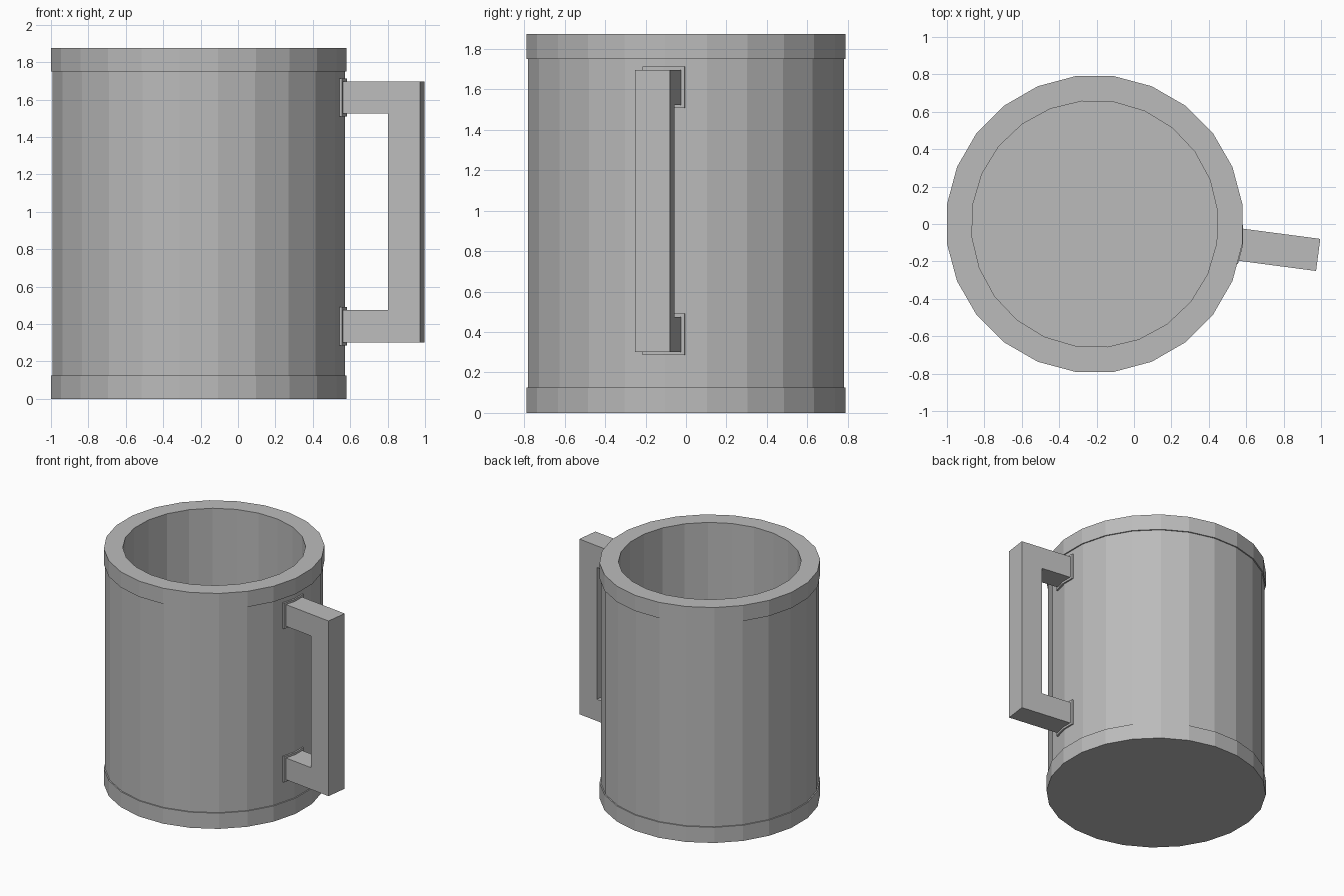
import bpy
import bmesh
from math import cos, sin, radians, tau
from mathutils import Matrix

if "Cube" in bpy.data.objects:
    bpy.data.objects.remove(bpy.data.objects["Cube"])

SIDES = 24
CENTRE_X = -0.21
OUTER_TURN, INNER_TURN = radians(7.5), radians(6)
RIM_R, BODY_R, INNER_R = 0.797, 0.788, 0.66
BAND, HEIGHT = 0.125, 1.875

grey = bpy.data.materials.new("plain grey")
grey.use_nodes = True
grey.diffuse_color = (0.5, 0.5, 0.5, 1)
grey.node_tree.nodes["Principled BSDF"].inputs["Base Color"].default_value = (0.5, 0.5, 0.5, 1)


def finish(name, bm):
    bmesh.ops.recalc_face_normals(bm, faces=bm.faces)
    mesh = bpy.data.meshes.new(name)
    bm.to_mesh(mesh)
    bm.free()
    mesh.materials.append(grey)
    obj = bpy.data.objects.new(name, mesh)
    bpy.context.collection.objects.link(obj)
    return obj


def ring(bm, radius, z, turn):
    angles = [turn + tau * i / SIDES for i in range(SIDES)]
    return [bm.verts.new((CENTRE_X + radius * cos(a), radius * sin(a), z)) for a in angles]


def bridge(bm, a, b):
    for i in range(SIDES):
        j = (i + 1) % SIDES
        bm.faces.new((a[i], a[j], b[j], b[i]))


def tube(name, radius, z0, z1):
    """Faceted wall with a slightly turned inner surface."""
    bm = bmesh.new()
    loops = [ring(bm, radius, z0, OUTER_TURN), ring(bm, radius, z1, OUTER_TURN),
             ring(bm, INNER_R, z1, INNER_TURN), ring(bm, INNER_R, z0, INNER_TURN)]
    for k in range(4):
        bridge(bm, loops[k], loops[(k + 1) % 4])
    return finish(name, bm)


def disc(name, radius, z0, z1):
    bm = bmesh.new()
    low, high = ring(bm, radius, z0, OUTER_TURN), ring(bm, radius, z1, OUTER_TURN)
    bridge(bm, low, high)
    bm.faces.new(low)
    bm.faces.new(high)
    return finish(name, bm)


def prism(name, points, push):
    """Extrude a flat outline, then swing it to the handle's direction."""
    bm = bmesh.new()
    face = bm.faces.new([bm.verts.new(p) for p in points])
    out = bmesh.ops.extrude_face_region(bm, geom=[face], use_keep_orig=True)
    moved = [v for v in out["geom"] if isinstance(v, bmesh.types.BMVert)]
    bmesh.ops.translate(bm, verts=moved, vec=push)
    place = Matrix.Translation((CENTRE_X, 0, 0)) @ Matrix.Rotation(-OUTER_TURN, 4, "Z")
    bmesh.ops.transform(bm, matrix=place, verts=bm.verts)
    return finish(name, bm)


# Mug
disc("base", RIM_R, 0, BAND)
tube("body_wall", BODY_R, BAND, HEIGHT - BAND)
tube("rim", RIM_R, HEIGHT - BAND, HEIGHT)

# Squared handle
THICK, SHIFT = 0.173, -0.008
LOW, HIGH, NEAR, FAR = 0.302, 1.697, 0.77, 1.206
outline = [(NEAR, LOW), (FAR, LOW), (FAR, HIGH), (NEAR, HIGH),
           (NEAR, HIGH - THICK), (FAR - THICK, HIGH - THICK),
           (FAR - THICK, LOW + THICK), (NEAR, LOW + THICK)]
prism("handle", [(x, SHIFT - THICK / 2, z) for x, z in outline], (0, THICK, 0))

# Bent mounting plates that fold round the body's corner
HALF, PLATE = 0.105, 0.205
back = HALF * sin(OUTER_TURN)
for name, mid in (("lower_plate", LOW + THICK / 2), ("upper_plate", HIGH - THICK / 2)):
    section = [(BODY_R + depth - (back if side else 0), SHIFT + side * HALF)
               for depth, sides in ((-0.01, (-1, 0, 1)), (0.013, (1, 0, -1))) for side in sides]
    prism(name, [(x, y, mid - PLATE / 2) for x, y in section], (0, 0, PLATE))
